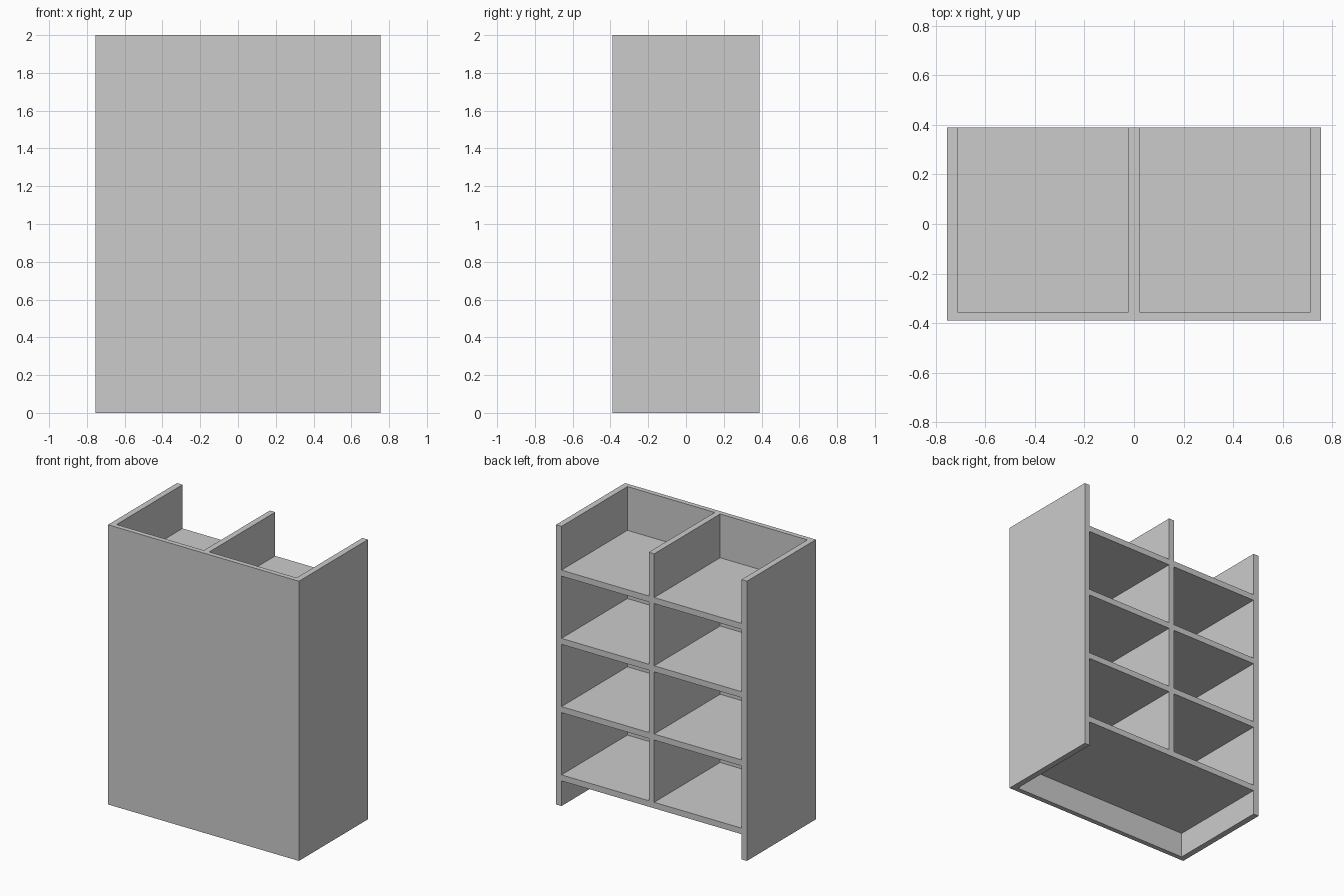
import bpy, bmesh

if "Cube" in bpy.data.objects:
    bpy.data.objects.remove(bpy.data.objects["Cube"])

W, D, H = 0.755, 0.39, 2.0      # half width, half depth, height
T = 0.043                       # board thickness
IX, IY = W - T, -D + 0.035      # inner side face, inner face of the closed panel
BASE = 0.18                     # underside of the lowest shelf
STEP = 0.488                    # shelf spacing


def prism(name, outline, z0, z1):
    """Extrude a plan outline from z0 up to z1."""
    bm = bmesh.new()
    face = bm.faces.new([bm.verts.new((x, y, z0)) for x, y in outline])
    top = bmesh.ops.extrude_face_region(bm, geom=[face])["geom"]
    verts = [g for g in top if isinstance(g, bmesh.types.BMVert)]
    bmesh.ops.translate(bm, verts=verts, vec=(0, 0, z1 - z0))
    bmesh.ops.recalc_face_normals(bm, faces=bm.faces)
    mesh = bpy.data.meshes.new(name)
    bm.to_mesh(mesh)
    bm.free()
    obj = bpy.data.objects.new(name, mesh)
    bpy.context.collection.objects.link(obj)
    return obj


def board(name, x0, x1, z0, z1):
    return prism(name, [(x0, IY), (x1, IY), (x1, D), (x0, D)], z0, z1)


# Closed panel and both sides as one U-shaped shell
prism("cabinet_shell", [(-W, -D), (W, -D), (W, D), (IX, D),
                        (IX, IY), (-IX, IY), (-IX, D), (-W, D)], 0, H)

# Full-width bottom shelf with the divider standing on it
board("bottom_shelf", -IX, IX, BASE, BASE + T)
board("center_divider", -T / 2, T / 2, BASE + T, H)

# Three upper shelves in each bay
for i in range(1, 4):
    z = BASE + i * STEP
    board(f"left_shelf_{i}", -IX, -T / 2, z, z + T)
    board(f"right_shelf_{i}", T / 2, IX, z, z + T)
